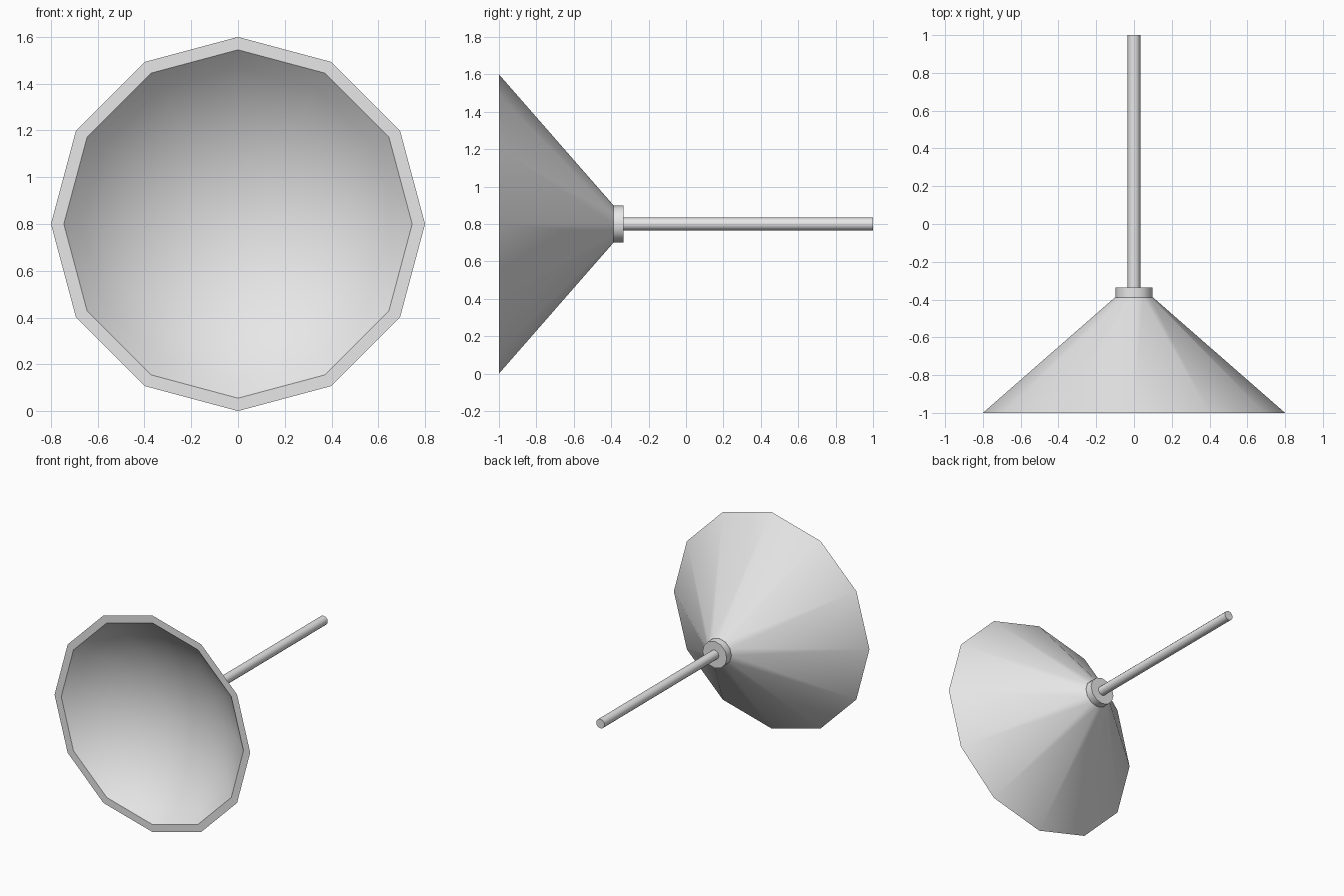
import bpy
import bmesh
from math import radians, sin, cos, tan, tau

SIDES = 12
AXIS_HEIGHT = 0.8

if "Cube" in bpy.data.objects:
    bpy.data.objects.remove(bpy.data.objects["Cube"], do_unlink=True)

grey = bpy.data.materials.new("light_grey")
grey.use_nodes = True
colour = (0.8, 0.8, 0.8, 1)
grey.diffuse_color = colour
grey.node_tree.nodes["Principled BSDF"].inputs["Base Color"].default_value = colour


def lathe(name, profile):
    """Spin (radius, y) points around the horizontal y axis."""
    bm = bmesh.new()
    verts = [bm.verts.new((0, y, r)) for r, y in profile]
    edges = [bm.edges.new(pair) for pair in zip(verts, verts[1:])]
    bmesh.ops.spin(bm, geom=verts + edges, cent=(0, 0, 0), axis=(0, 1, 0),
                   angle=tau, steps=SIDES, use_duplicate=False)
    bmesh.ops.remove_doubles(bm, verts=bm.verts, dist=0.0005)
    bmesh.ops.recalc_face_normals(bm, faces=bm.faces)
    mesh = bpy.data.meshes.new(name)
    bm.to_mesh(mesh)
    bm.free()
    mesh.materials.append(grey)
    obj = bpy.data.objects.new(name, mesh)
    obj.location.z = AXIS_HEIGHT
    bpy.context.collection.objects.link(obj)
    bpy.ops.object.select_all(action='DESELECT')
    obj.select_set(True)
    bpy.context.view_layer.objects.active = obj
    bpy.ops.object.shade_smooth_by_angle(angle=radians(40))
    return obj


def cylinder(name, radius, front, back):
    return lathe(name, [(0, front), (radius, front), (radius, back), (0, back)])


# Dish: spherical hollow in front, flat rim, conical back
mouth = 0.745
cap = radians(47)
ball = mouth / sin(cap)
depth = mouth * tan(cap / 2)
rings = 8
hollow = []
for i in range(rings + 1):
    a = cap * i / rings
    hollow.append((ball * sin(a), -1 + depth - ball * (1 - cos(a))))
lathe("dish", hollow + [(0.8, -1), (0.1, -0.388), (0, -0.388)])

# Collar and stem behind the dish
cylinder("collar", 0.099, -0.388, -0.335)
cylinder("stem", 0.034, -0.34, 1)
